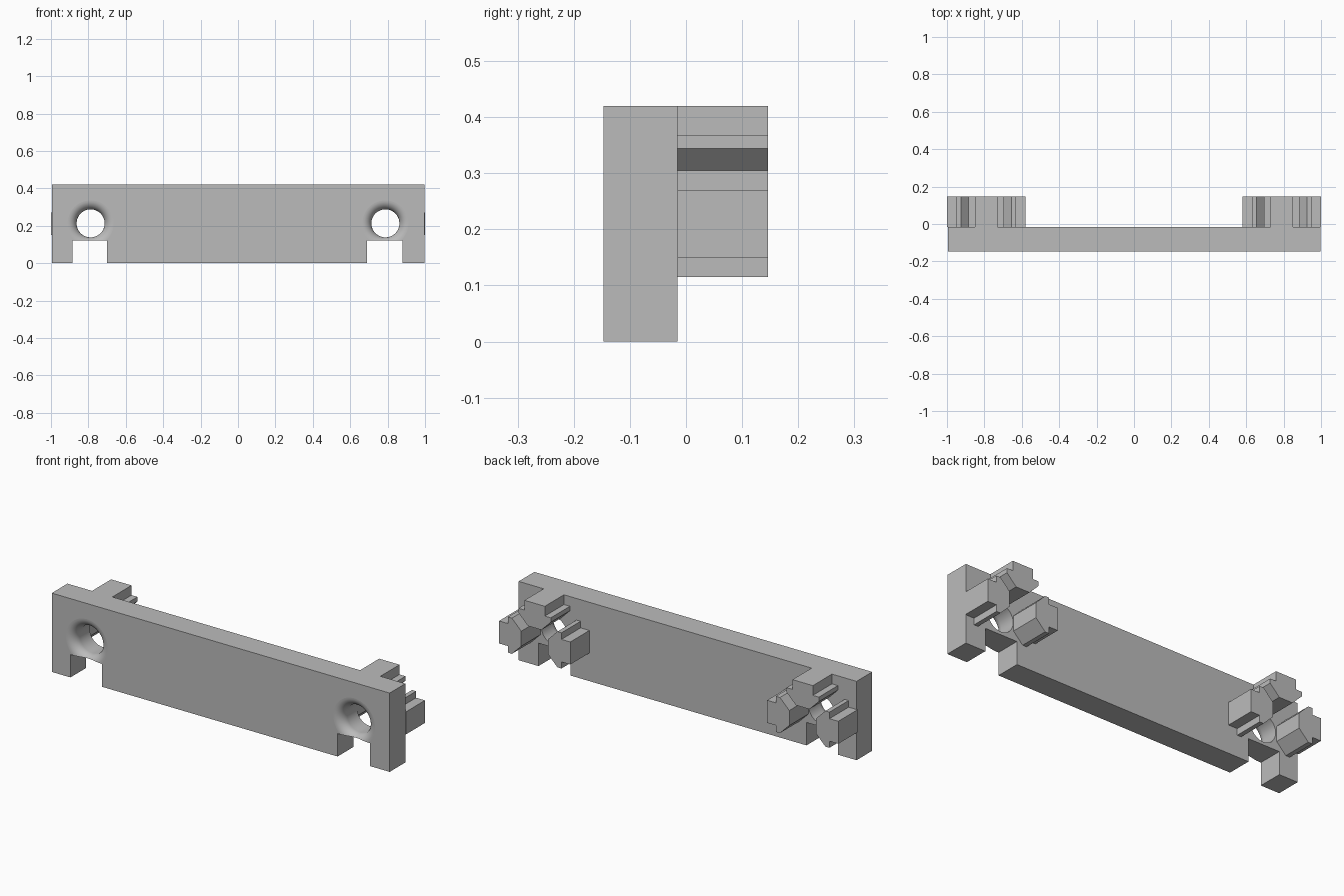
import bpy
import bmesh
from math import sin, cos, pi, radians
from mathutils import Vector, Matrix

cube = bpy.data.objects.get("Cube")
if cube:
    bpy.data.objects.remove(cube, do_unlink=True)

FRONT, BACK, REAR = -0.147, -0.015, 0.146
HOLE_X, HOLE_Z, HOLE_R, ROUND = 0.788, 0.213, 0.075, 0.048

grey = bpy.data.materials.new("plain grey")
grey.use_nodes = True
colour = (0.5, 0.5, 0.5, 1)
grey.diffuse_color = colour
grey.node_tree.nodes["Principled BSDF"].inputs["Base Color"].default_value = colour


def finish(name, bm):
    bmesh.ops.recalc_face_normals(bm, faces=bm.faces)
    mesh = bpy.data.meshes.new(name)
    bm.to_mesh(mesh)
    bm.free()
    mesh.materials.append(grey)
    obj = bpy.data.objects.new(name, mesh)
    bpy.context.collection.objects.link(obj)
    return obj


def extrude_profile(name, points, y0, y1):
    """Extrude an (x, z) outline along y."""
    bm = bmesh.new()
    face = bm.faces.new([bm.verts.new((x, y0, z)) for x, z in points])
    new = bmesh.ops.extrude_face_region(bm, geom=[face])["geom"]
    moved = [v for v in new if isinstance(v, bmesh.types.BMVert)]
    bmesh.ops.translate(bm, verts=moved, vec=(0, y1 - y0, 0))
    return finish(name, bm)


def hole_cutter(name, x):
    """Spin a bore with a rounded front mouth about its own axis."""
    path = [(0, 0.05), (HOLE_R, 0.05)]
    for i in range(11):
        a = pi / 2 * i / 10
        path.append((HOLE_R + ROUND * (1 - cos(a)), FRONT + ROUND * (1 - sin(a))))
    path += [(HOLE_R + ROUND, FRONT - 0.02), (0, FRONT - 0.02)]
    bm = bmesh.new()
    verts = [bm.verts.new((r, y, 0)) for r, y in path]
    edges = [bm.edges.new(pair) for pair in zip(verts, verts[1:])]
    bmesh.ops.spin(bm, geom=verts + edges, cent=(0, 0, 0), axis=(0, 1, 0),
                   angle=2 * pi, steps=48)
    bmesh.ops.remove_doubles(bm, verts=bm.verts, dist=0.0001)
    bmesh.ops.translate(bm, verts=bm.verts, vec=(x, 0, HOLE_Z))
    return finish(name, bm)


# Front plate with two notches in its lower edge
plate = extrude_profile("front_plate", [
    (-0.995, 0), (-0.885, 0), (-0.885, 0.122), (-0.7, 0.122), (-0.7, 0),
    (0.69, 0), (0.69, 0.122), (0.88, 0.122), (0.88, 0),
    (0.997, 0), (0.997, 0.42), (-0.995, 0.42)], FRONT, BACK)

# Screw holes
cutters = [hole_cutter("hole_cutter", s * HOLE_X) for s in (-1, 1)]
bpy.context.view_layer.objects.active = plate
plate.select_set(True)
for cutter in cutters:
    cutter.hide_render = True
    mod = plate.modifiers.new("hole", "BOOLEAN")
    mod.object = cutter
    mod.operation = "DIFFERENCE"
    mod.solver = "EXACT"
    bpy.ops.object.modifier_apply(modifier=mod.name)
    bpy.data.objects.remove(cutter, do_unlink=True)
bpy.ops.object.shade_smooth_by_angle(angle=radians(35))
for poly in plate.data.polygons:
    if poly.area > 0.01:
        poly.use_smooth = False

# Slot tabs: neck outwards, wider head, tapered towards the hole
half = [(0.06, 0.21), (0.06, 0.158), (0.095, 0.158), (0.095, 0.134), (0.04, 0.079)]
outline = half + [(-w, d) for w, d in reversed(half)]
for side, x in (("right", -0.79), ("left", 0.79)):
    for place, angle in (("top", 0), ("outer", 90), ("inner", -90)):
        turn = Matrix.Rotation(radians(angle if x < 0 else -angle), 2)
        points = [turn @ Vector(p) + Vector((x, 0.21)) for p in outline]
        extrude_profile(f"{side}_{place}_tab", points, BACK, REAR)
